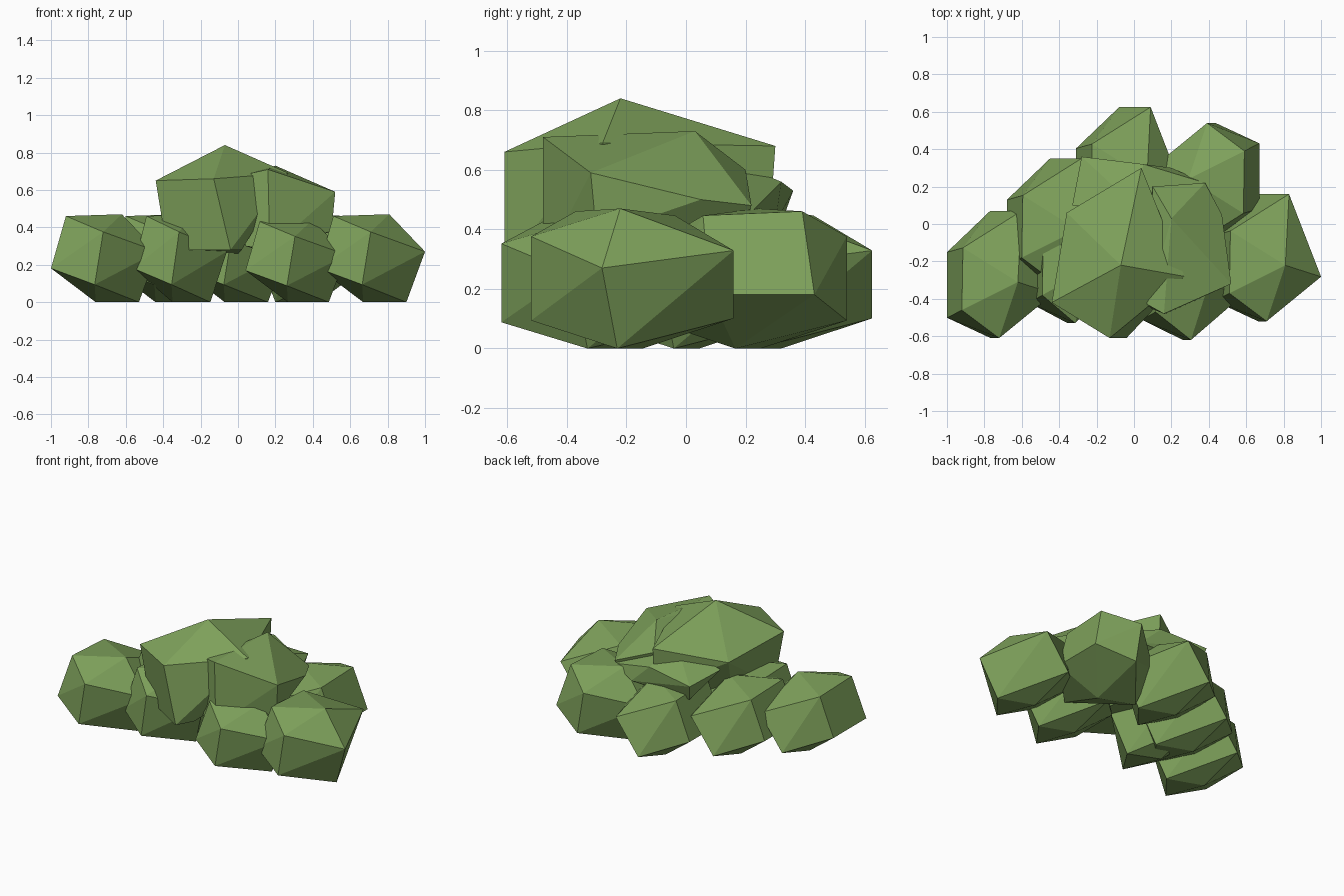
import bpy, bmesh
from math import radians
from mathutils import Vector

cube = bpy.data.objects.get("Cube")
if cube:
    bpy.data.objects.remove(cube, do_unlink=True)

# One leaf green for the whole shrub
leaf = bpy.data.materials.new("leaf green")
leaf.use_nodes = True
colour = (0.21, 0.36, 0.105, 1)
leaf.diffuse_color = colour
leaf.node_tree.nodes["Principled BSDF"].inputs["Base Color"].default_value = colour


def faceted(name, points):
    """Flat-faced convex clump through a few corner points."""
    bm = bmesh.new()
    for p in points:
        bm.verts.new(p)
    hull = bmesh.ops.convex_hull(bm, input=bm.verts[:])
    inside = [v for v in hull["geom_interior"] if isinstance(v, bmesh.types.BMVert)]
    bmesh.ops.delete(bm, geom=inside, context="VERTS")
    bmesh.ops.dissolve_limit(bm, angle_limit=radians(9), verts=bm.verts[:], edges=bm.edges[:])
    bmesh.ops.recalc_face_normals(bm, faces=bm.faces[:])
    mesh = bpy.data.meshes.new(name)
    bm.to_mesh(mesh)
    bm.free()
    mesh.materials.append(leaf)
    obj = bpy.data.objects.new(name, mesh)
    bpy.context.collection.objects.link(obj)
    return obj


# Shared clump: an uneven belt of corners with a slanted edge at each end
BELT = [(1, -.3, .15), (.33, -.12, 1), (-.72, -.56, .96), (-.7, .42, .9), (-1, -.68, -.23),
        (-1, .35, -.23), (-.16, .1, -1), (.65, -.15, -1)]
ENDS = [(-.02, -1, .6), (-.18, -1, -.6), (.4, 1, .4), (-.19, 1, -.57)]


def clump(name, centre, half=(.285, .34, .235), turn=1):
    """Place the shared clump; turn=-1 faces it backwards."""
    flip = Vector((turn, turn, 1))
    faceted(name, [Vector(centre) + Vector(p) * flip * Vector(half) for p in BELT + ENDS])


# Ring of lower clumps
clump("right_outer_clump", (-.715, -.27, .235))
clump("left_outer_clump", (.715, -.18, .235))
clump("right_front_clump", (-.31, -.19, .235), half=(.25, .34, .235))
clump("left_front_clump", (.31, -.28, .22), half=(.27, .34, .22))
clump("right_back_clump", (-.395, .01, .235))
clump("middle_back_clump", (-.025, .285, .235))
clump("left_back_clump", (.385, .2, .235), turn=-1)

# Raised crown clumps
faceted("crown_main_clump", [
    (-.07, -.22, .84), (-.44, -.42, .65), (-.13, -.61, .66), (-.04, -.61, .28),
    (-.38, -.4, .28), (-.28, -.1, .27), (-.36, .06, .6), (.04, .3, .68),
    (.11, .15, .66), (.02, -.5, .28), (.04, .28, .4), (.27, -.28, .69), (0, 0, .26)])
faceted("crown_left_clump", [
    (.2, .03, .73), (.52, -.32, .59), (.16, -.48, .71), (.47, .05, .5),
    (.38, .22, .48), (.5, -.3, .38), (.17, -.48, .28), (.07, -.43, .69),
    (.04, -.43, .3), (.2, -.1, .25), (.3, .15, .3), (.1, .2, .6)])
faceted("crown_back_clump", [
    (-.28, .36, .53), (-.33, .1, .56), (.05, .32, .56), (.38, .22, .46),
    (.2, .3, .42), (0, .1, .65), (-.25, .32, .42), (.2, .1, .3)])
